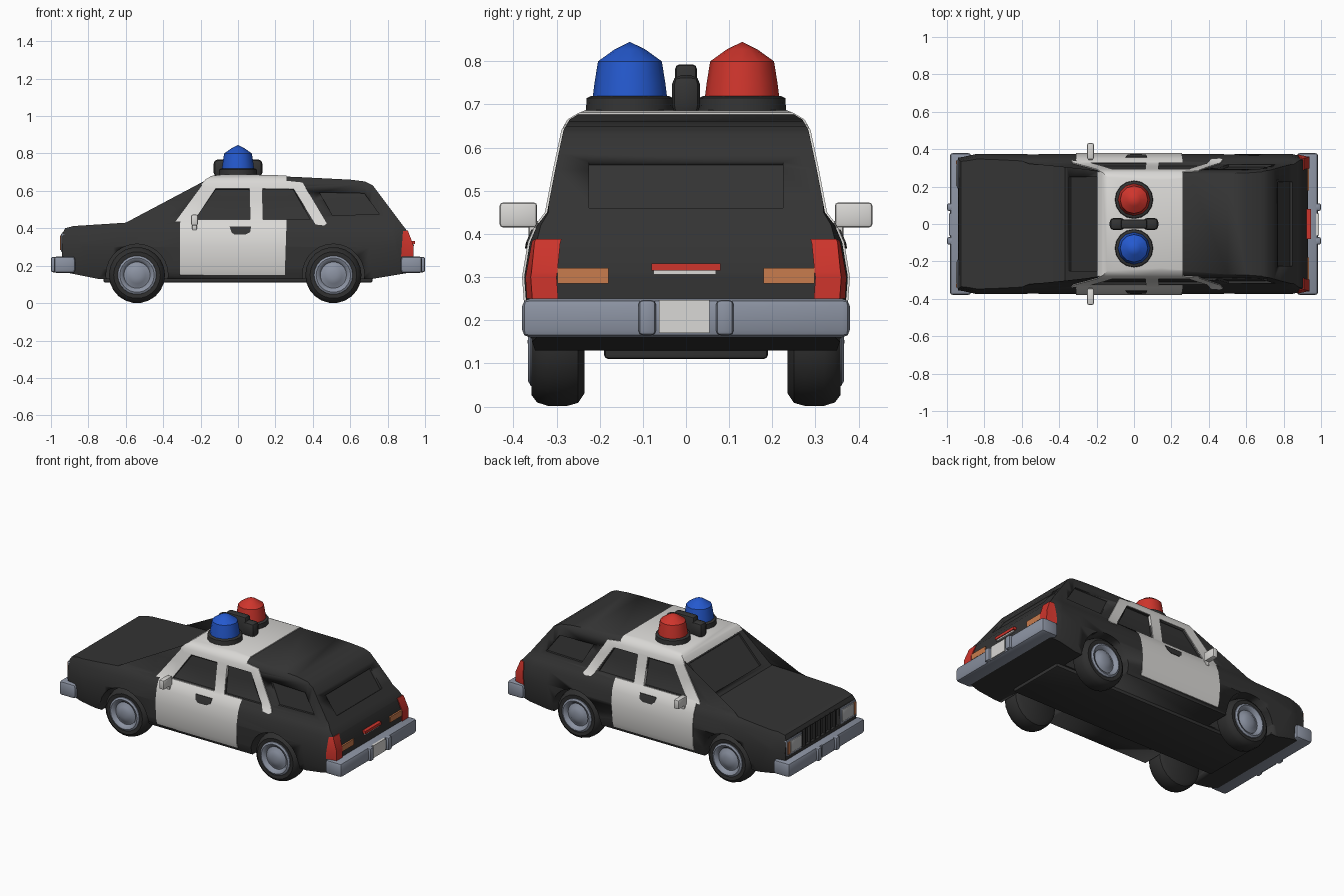
import bpy, bmesh, math
from mathutils import Vector

if "Cube" in bpy.data.objects:
    bpy.data.objects.remove(bpy.data.objects["Cube"])

def material(name, r, g, b):
    m = bpy.data.materials.new(name)
    m.diffuse_color = (r, g, b, 1)
    m.use_nodes = True
    m.node_tree.nodes["Principled BSDF"].inputs["Base Color"].default_value = m.diffuse_color
    return m

BLACK = material("black paint", .034, .034, .034)
WHITE = material("white paint", .70, .69, .67)
GREY = material("bumper grey", .26, .29, .36)
RED = material("red lens", .62, .035, .025)
BLUE = material("blue lens", .018, .10, .62)
ORANGE = material("orange lens", .58, .20, .075)
GLASS = material("headlight glass", .50, .51, .52)
TYRE = material("tyre rubber", .028, .028, .028)

# half width of the body at each height
SECTION = [(.13, .35), (.18, .366), (.30, .375), (.38, .362), (.42, .345), (.45, .322),
           (.55, .303), (.64, .284), (.665, .27), (.68, .245), (.69, .22)]

def side_y(x, z):
    taper = .02 * min(1, max(0, (abs(x) - .84) / .09))
    pts = SECTION
    if z <= pts[0][0]:
        return pts[0][1] - taper
    for (z0, y0), (z1, y1) in zip(pts, pts[1:]):
        if z <= z1:
            return y0 + (y1 - y0) * (z - z0) / (z1 - z0) - taper
    return pts[-1][1] - taper

def finish(bm, name, mat, bevel=0, angle=35):
    bmesh.ops.recalc_face_normals(bm, faces=bm.faces[:])
    me = bpy.data.meshes.new(name)
    bm.to_mesh(me)
    bm.free()
    me.materials.append(mat)
    ob = bpy.data.objects.new(name, me)
    bpy.context.collection.objects.link(ob)
    bpy.ops.object.select_all(action='DESELECT')
    ob.select_set(True)
    bpy.context.view_layer.objects.active = ob
    if bevel:
        mod = ob.modifiers.new("round", 'BEVEL')
        mod.width, mod.segments = bevel, 2
        bpy.ops.object.modifier_apply(modifier=mod.name)
    if angle:
        bpy.ops.object.shade_smooth_by_angle(angle=math.radians(angle))
    return ob

def shell(name, poly, mat, outer, inner, sides=(1, -1), angle=35):
    """Side-view outline given thickness between two y functions of (x, z)."""
    flat = bmesh.new()
    flat.faces.new([flat.verts.new((x, 0, z)) for x, z in poly])
    bmesh.ops.triangulate(flat, faces=flat.faces[:])
    planes = [((0, 0, z), (0, 0, 1)) for z, _ in SECTION[1:]]
    planes += [((x, 0, 0), (1, 0, 0)) for x in (-.84, .84)]
    for co, no in planes:
        bmesh.ops.bisect_plane(flat, geom=flat.verts[:] + flat.edges[:] + flat.faces[:],
                               plane_co=co, plane_no=no, dist=1e-5)
    bm = bmesh.new()
    for s in sides:
        a = {v: bm.verts.new((v.co.x, s * outer(v.co.x, v.co.z), v.co.z)) for v in flat.verts}
        b = {v: bm.verts.new((v.co.x, s * inner(v.co.x, v.co.z), v.co.z)) for v in flat.verts}
        for f in flat.faces:
            bm.faces.new([a[v] for v in f.verts])
            bm.faces.new([b[v] for v in reversed(f.verts)])
        for e in flat.edges:
            if e.is_boundary:
                v, w = e.verts
                bm.faces.new((a[v], a[w], b[w], b[v]))
    flat.free()
    return finish(bm, name, mat, angle=angle)

def skin(name, poly, mat, out=.005, depth=.012):
    return shell(name, poly, mat, lambda x, z: side_y(x, z) + out, lambda x, z: side_y(x, z) - depth)

def full(name, poly, mat, out=0.0):
    return shell(name, poly, mat, lambda x, z: side_y(x, z) + out,
                 lambda x, z: -side_y(x, z) - out, sides=(1,))

def prism(name, poly, mat, half):
    return shell(name, poly, mat, lambda x, z: half, lambda x, z: -half, sides=(1,))

def boxes(name, spans, mat, bevel=0, mirror=False):
    """Boxes from (x0, x1, y0, y1, z0, z1), optionally repeated on the other side."""
    bm = bmesh.new()
    for x0, x1, y0, y1, z0, z1 in spans:
        for s in ((1, -1) if mirror else (1,)):
            vs = bmesh.ops.create_cube(bm, size=1)['verts']
            for v in vs:
                v.co = Vector(((x0 + x1) / 2 + v.co.x * (x1 - x0),
                               s * (y0 + y1) / 2 + v.co.y * (y1 - y0),
                               (z0 + z1) / 2 + v.co.z * (z1 - z0)))
    return finish(bm, name, mat, bevel)

def lathe(name, profile, mat, centre, axis='z', seg=20, side=1, angle=40):
    """Turn (radius, offset) points about z or y."""
    bm = bmesh.new()
    rings = []
    for r, h in profile:
        ring = []
        for i in range(seg):
            a = 2 * math.pi * i / seg
            c, d = r * math.cos(a), r * math.sin(a)
            p = (c, d, h) if axis == 'z' else (c, side * h, d)
            ring.append(bm.verts.new(Vector(p) + Vector(centre)))
        rings.append(ring)
    for p, q in zip(rings, rings[1:]):
        for i in range(seg):
            j = (i + 1) % seg
            bm.faces.new((p[i], p[j], q[j], q[i]))
    bmesh.ops.remove_doubles(bm, verts=bm.verts[:], dist=1e-5)
    return finish(bm, name, mat, angle=angle)

# Body: one side profile, widened by the section
body = full("body", [(-.90, .16), (-.94, .25), (-.94, .37), (-.925, .40), (-.88, .412), (-.60, .43),
                     (-.37, .44), (-.17, .655), (-.14, .674), (-.08, .682), (.15, .68), (.30, .675),
                     (.60, .66), (.68, .65), (.72, .63), (.75, .59), (.87, .43), (.905, .385),
                     (.93, .31), (.93, .20), (.90, .16), (.72, .13), (-.75, .13)], BLACK)

# Cutters: side windows, windscreen, tailgate glass, grille and wheel wells
FRONT_WIN = [(-.23, .447), (-.12, .608), (.06, .608), (.065, .447)]
REAR_WIN = [(.135, .447), (.13, .608), (.295, .608), (.385, .447)]
QUARTER_WIN = [(.505, .47), (.435, .592), (.675, .587), (.755, .475)]
cutters = [skin("window_cutter", w, BLACK, .05, .014) for w in (FRONT_WIN, REAR_WIN, QUARTER_WIN)]
cutters.append(prism("windscreen_cutter", [(-.338, .457), (-.19, .617), (-.24, .665), (-.388, .505)], BLACK, .25))
cutters.append(prism("tailgate_cutter", [(.757, .56), (.833, .45), (.89, .49), (.811, .60)], BLACK, .225))
cutters.append(boxes("grille_cutter", [(-1, -.922, -.18, .18, .27, .375)], BLACK))
WHEELS = [(x, s) for x in (-.54, .51) for s in (1, -1)]
for x, s in WHEELS:
    cutters.append(lathe("well_cutter", [(0, .2), (.166, .2), (.166, .5), (0, .5)], BLACK,
                         (x, 0, .15), 'y', 28, s))
for c in cutters:
    c.hide_render = True
    bpy.context.view_layer.objects.active = body
    mod = body.modifiers.new("cut", 'BOOLEAN')
    mod.operation, mod.solver, mod.object = 'DIFFERENCE', 'EXACT', c
    bpy.ops.object.modifier_apply(modifier=mod.name)
    bpy.data.objects.remove(c)
boxes("underbody", [(-.72, .72, -.19, .19, .11, .20)], BLACK, .01)

# White doors, pillars and roof
skin("doors", [(-.31, .15), (-.31, .43), (-.30, .446), (.26, .446), (.25, .42), (.25, .15)], WHITE)
skin("front_pillar", [(-.335, .435), (-.19, .632), (-.12, .612), (-.235, .44)], WHITE)
skin("middle_pillar", [(.065, .43), (.06, .62), (.13, .62), (.135, .43)], WHITE)
skin("rear_pillar", [(.25, .655), (.345, .645), (.475, .425), (.46, .415), (.415, .42),
                     (.298, .61), (.25, .613)], WHITE)
full("roof_panel", [(-.195, .634), (-.175, .66), (-.143, .68), (-.08, .688), (.15, .686),
                    (.26, .682), (.26, .613), (-.17, .613)], WHITE, .005)
skin("door_handle", [(-.045, .41), (.07, .41), (.065, .38), (.04, .366), (-.02, .366), (-.035, .38)],
     BLACK, .009)

# Door mirrors
boxes("mirror_head", [(-.25, -.215, .345, .432, .415, .473)], WHITE, .008, True)
boxes("mirror_stem", [(-.245, -.22, .32, .365, .39, .43)], WHITE, .006, True)

# Wheels
for x, s in WHEELS:
    lathe("tyre", [(0, .235), (.12, .235), (.143, .25), (.15, .275), (.15, .32), (.142, .345),
                   (.125, .358), (.10, .355), (.095, .335), (0, .335)], TYRE, (x, 0, .15), 'y', 22, s)
    lathe("hub_cap", [(.105, .34), (.103, .36), (.092, .366), (.078, .36), (.07, .345), (.062, .347),
                      (.045, .36), (.02, .366), (0, .367)], GREY, (x, 0, .15), 'y', 22, s)

# Bumpers with guards and number plate blanks
for name, s in (("front", -1), ("rear", 1)):
    def ends(a, b):
        return tuple(sorted((s * a, s * b)))
    boxes(name + "_bumper", [(*ends(.87, .985), -.38, .38, .16, .25)], GREY, .018)
    boxes(name + "_bumper_guard", [(*ends(.95, 1.0), .07, .11, .165, .247)], GREY, .01, True)
    boxes(name + "_plate", [(*ends(.97, .989), -.062, .055, .17, .247)], WHITE if s > 0 else GREY)

# Tail lamps, indicators and tailgate handle
skin("tail_lamp", [(.872, .25), (.882, .385), (.908, .388), (.937, .312), (.937, .25)], RED, .005, .055)
boxes("rear_indicator", [(.91, .936, .18, .298, .285, .321)], ORANGE, 0, True)
boxes("tailgate_handle", [(.90, .945, -.08, .08, .315, .332)], RED)
boxes("handle_trim", [(.91, .94, -.075, .07, .306, .315)], WHITE)

# Headlamps, front indicators and grille bars
boxes("headlamp_frame", [(-.946, -.90, .19, .345, .272, .372)], GREY, .006, True)
boxes("headlamp", [(-.951, -.92, .20, .315, .285, .362)], GLASS, .004, True)
boxes("front_indicator", [(-.951, -.92, .318, .339, .285, .362)], ORANGE, 0, True)
boxes("grille_bars", [(-.938, -.91, y - .005, y + .005, .265, .38)
                      for y in [-.15 + .05 * i for i in range(7)]], BLACK)

# Roof beacons and sirens
for name, s, mat in (("red", 1, RED), ("blue", -1, BLUE)):
    lathe(name + "_beacon_base", [(0, .66), (.104, .66), (.10, .715), (.09, .72), (0, .72)], BLACK,
          (0, s * .13, 0), seg=16)
    lathe(name + "_beacon", [(0, .71), (.087, .71), (.082, .75), (.074, .80), (.035, .828), (0, .845)],
          mat, (0, s * .13, 0), seg=12)
boxes("siren_horns", [(-.13, -.05, -.033, .033, .675, .768), (.05, .13, -.033, .033, .675, .768)], BLACK, .022)
boxes("siren_body", [(-.07, .07, -.025, .025, .67, .793)], BLACK, .01)
